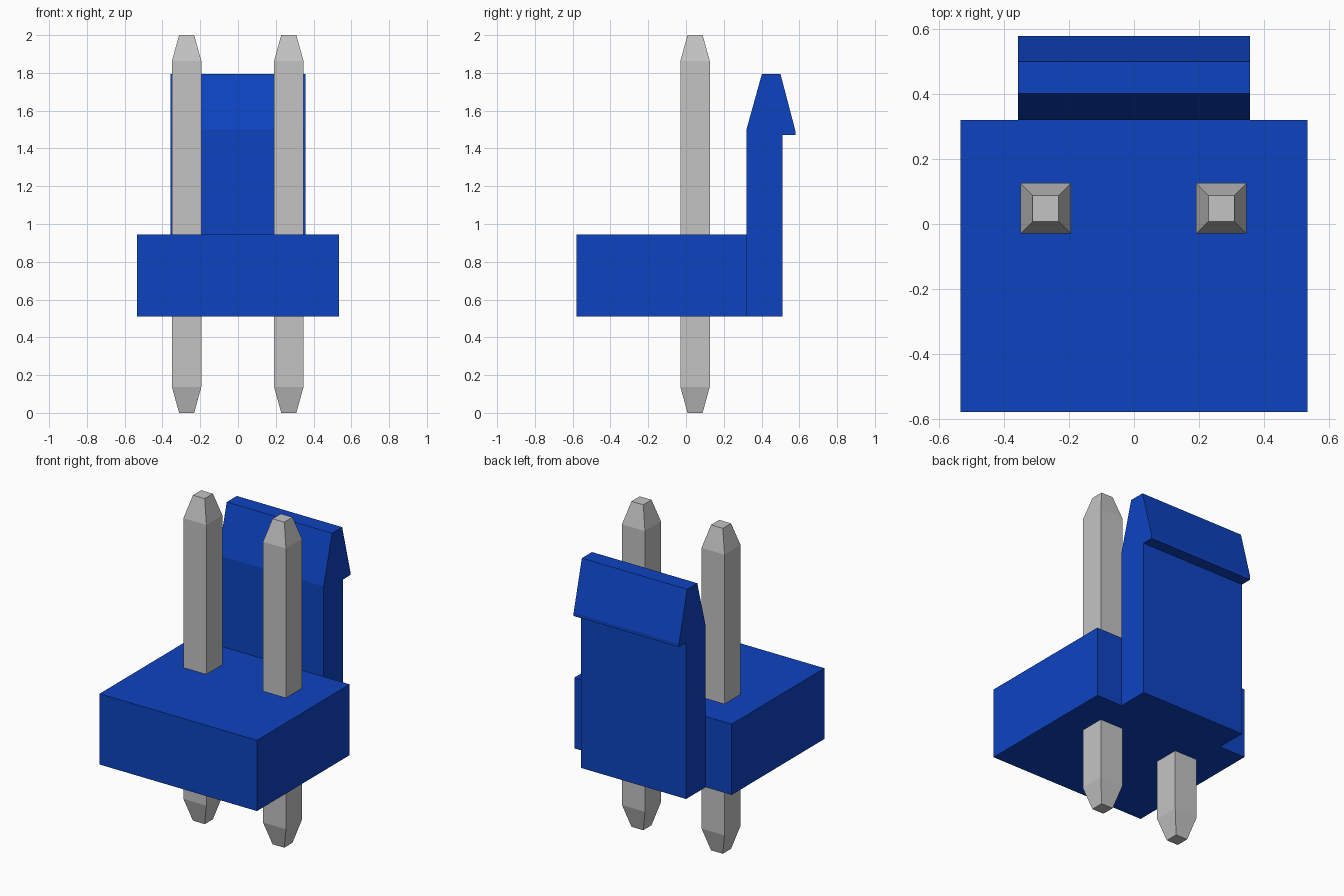
import bpy
import bmesh

if "Cube" in bpy.data.objects:
    bpy.data.objects.remove(bpy.data.objects["Cube"], do_unlink=True)


def make_material(name, rgb):
    mat = bpy.data.materials.new(name)
    mat.use_nodes = True
    mat.diffuse_color = (*rgb, 1)
    mat.node_tree.nodes["Principled BSDF"].inputs["Base Color"].default_value = (*rgb, 1)
    return mat


def finish(name, bm, mat):
    bmesh.ops.recalc_face_normals(bm, faces=bm.faces)
    mesh = bpy.data.meshes.new(name)
    bm.to_mesh(mesh)
    bm.free()
    mesh.materials.append(mat)
    obj = bpy.data.objects.new(name, mesh)
    bpy.context.collection.objects.link(obj)
    return obj


def extrude_profile(name, profile, half_width, mat):
    """Extrude a (y, z) outline symmetrically along x."""
    bm = bmesh.new()
    face = bm.faces.new([bm.verts.new((-half_width, y, z)) for y, z in profile])
    side = bmesh.ops.extrude_face_region(bm, geom=[face])
    moved = [v for v in side["geom"] if isinstance(v, bmesh.types.BMVert)]
    bmesh.ops.translate(bm, verts=moved, vec=(2 * half_width, 0, 0))
    return finish(name, bm, mat)


def square_pin(name, x, y, sections, mat):
    """Loft square sections (z, half size) into a pin with tapered ends."""
    bm = bmesh.new()
    rings = [[bm.verts.new((x + sx * h, y + sy * h, z))
              for sx, sy in ((-1, -1), (1, -1), (1, 1), (-1, 1))]
             for z, h in sections]
    for low, high in zip(rings, rings[1:]):
        for i in range(4):
            j = (i + 1) % 4
            bm.faces.new((low[i], low[j], high[j], high[i]))
    bm.faces.new(rings[0])
    bm.faces.new(rings[-1])
    return finish(name, bm, mat)


blue = make_material("blue plastic", (0.004, 0.056, 0.53))
grey = make_material("pin metal", (0.55, 0.55, 0.55))

# Housing block
bottom, top, joint = 0.51, 0.945, 0.32
extrude_profile("housing_base",
                [(-0.58, bottom), (joint, bottom), (joint, top), (-0.58, top)],
                0.535, blue)

# Upright latch with a barbed, wedge-shaped head
extrude_profile("latch_wall",
                [(joint, bottom), (0.51, bottom), (0.51, 1.47), (0.58, 1.47),
                 (0.58, 1.49), (0.5, 1.795), (0.402, 1.795), (joint, 1.5)],
                0.358, blue)

# Pair of square pins
pin_sections = [(0, 0.04), (0.138, 0.078), (1.863, 0.078), (2, 0.04)]
for side, x in (("left", 0.269), ("right", -0.272)):
    square_pin(side + "_pin", x, 0.048, pin_sections, grey)
